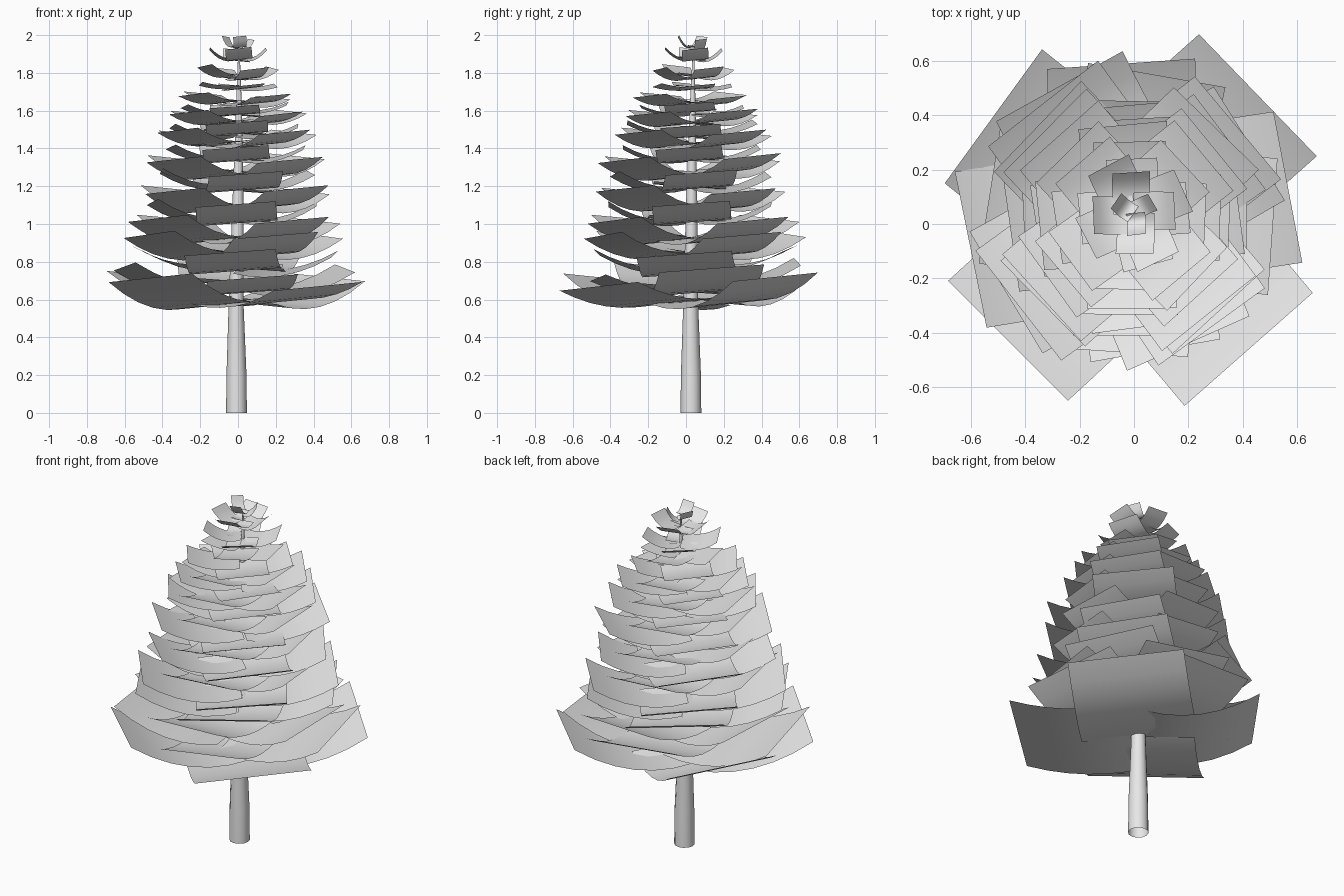
import bpy, math, random
from mathutils import Matrix, Vector

random.seed(4)
if "Cube" in bpy.data.objects:
    bpy.data.objects.remove(bpy.data.objects["Cube"])

grey = bpy.data.materials.new("pale_grey")
grey.use_nodes = True
grey.diffuse_color = (0.8, 0.8, 0.8, 1)
grey.node_tree.nodes["Principled BSDF"].inputs["Base Color"].default_value = (0.8, 0.8, 0.8, 1)


def make_object(name, verts, faces):
    mesh = bpy.data.meshes.new(name)
    mesh.from_pydata(verts, [], faces)
    mesh.materials.append(grey)
    for p in mesh.polygons:
        p.use_smooth = True
    obj = bpy.data.objects.new(name, mesh)
    bpy.context.collection.objects.link(obj)
    return obj


# Trunk: open tapered tube, rings of (height, radius, centre x, centre y)
rings = [(0, .055, -.008, .026), (.2, .053, -.008, .026), (.56, .04, -.01, .025),
         (1.1, .03, 0, .03), (1.6, .016, .005, .035), (1.92, .004, .005, .04)]
SIDES = 12
verts, faces = [], []
for z, r, cx, cy in rings:
    for i in range(SIDES):
        a = math.tau * i / SIDES
        verts.append((cx + r * math.cos(a), cy + r * math.sin(a), z))
for k in range(len(rings) - 1):
    for i in range(SIDES):
        j = (i + 1) % SIDES
        faces.append((k * SIDES + i, k * SIDES + j, (k + 1) * SIDES + j, (k + 1) * SIDES + i))
make_object("trunk", verts, faces)


# Branch: nearly square sheet that sweeps up towards its outer end
def add_branch(verts, faces, angle, tip_z, length, width, rise, centre, roll=4.2):
    steps = 6
    turn = Matrix.Rotation(math.radians(angle), 3, 'Z') @ Matrix.Rotation(math.radians(roll), 3, 'X')
    base = len(verts)
    for k in range(steps + 1):
        t = k / steps
        z = rise * (((t - .3) / .7) ** 2 - 1)
        for side in (-.5, .5):
            p = turn @ Vector((length * t, side * width, z))
            verts.append((p.x + centre[0], p.y + centre[1], p.z + tip_z))
    for k in range(steps):
        a = base + 2 * k
        faces.append((a, a + 2, a + 3, a + 1))


# Lower branches: (direction, tip height, length, sweep)
lower = [(44, .72, .645, .23), (144, .73, .63, .23), (225, .715, .645, .23), (-48.6, .67, .65, .14),
         (10.8, .765, .585, .22), (94, .8, .565, .22), (191.5, .775, .605, .22), (280, .715, .5, .16),
         (-4, .84, .52, .2), (80, .87, .53, .2), (171, .87, .53, .2), (266, .85, .5, .2),
         (32, .94, .51, .22), (119, .95, .55, .22), (211, .945, .54, .22), (294, .94, .51, .22),
         (40, 1.02, .51, .22), (128, 1.03, .53, .22), (218, 1.03, .53, .22), (306, 1.02, .5, .22)]
verts, faces = [], []
for angle, z, length, sweep in lower:
    add_branch(verts, faces, angle, z, length, length * .97, length * sweep, (-.008, .026))
make_object("lower_branches", verts, faces)

# Upper branches: whorls of four, alternating between two directions
tiers = [(1.11, .44), (1.18, .47), (1.27, .41), (1.35, .45), (1.41, .36), (1.49, .39),
         (1.53, .33), (1.595, .34), (1.63, .28), (1.68, .28)]
verts, faces = [], []
for n, (z, length) in enumerate(tiers):
    for q in range(4):
        angle = (41 if n % 2 else 3) + 90 * q + random.uniform(-6, 6)
        size = length * random.uniform(.96, 1.03)
        lift = random.uniform(-.012, .012)
        add_branch(verts, faces, angle, z + lift, size, size * .97, size * (.23 - .008 * n),
                   (-.01, .028))
make_object("upper_branches", verts, faces)

# Crown: small sheets, each row (height, length, width, sweep, first direction, count)
crown = [(1.735, .2, .19, .02, 10, 4), (1.83, .2, .17, .055, 32, 4), (1.925, .15, .14, .06, -4, 4),
         (1.985, .08, .07, .06, 30, 3)]
verts, faces = [], []
for z, length, width, rise, start, count in crown:
    for q in range(count):
        angle = start + 360 * q / count + random.uniform(-8, 8)
        add_branch(verts, faces, angle, z + random.uniform(-.01, .01), length, width,
                   rise, (0, .04), roll=6)
make_object("crown", verts, faces)
